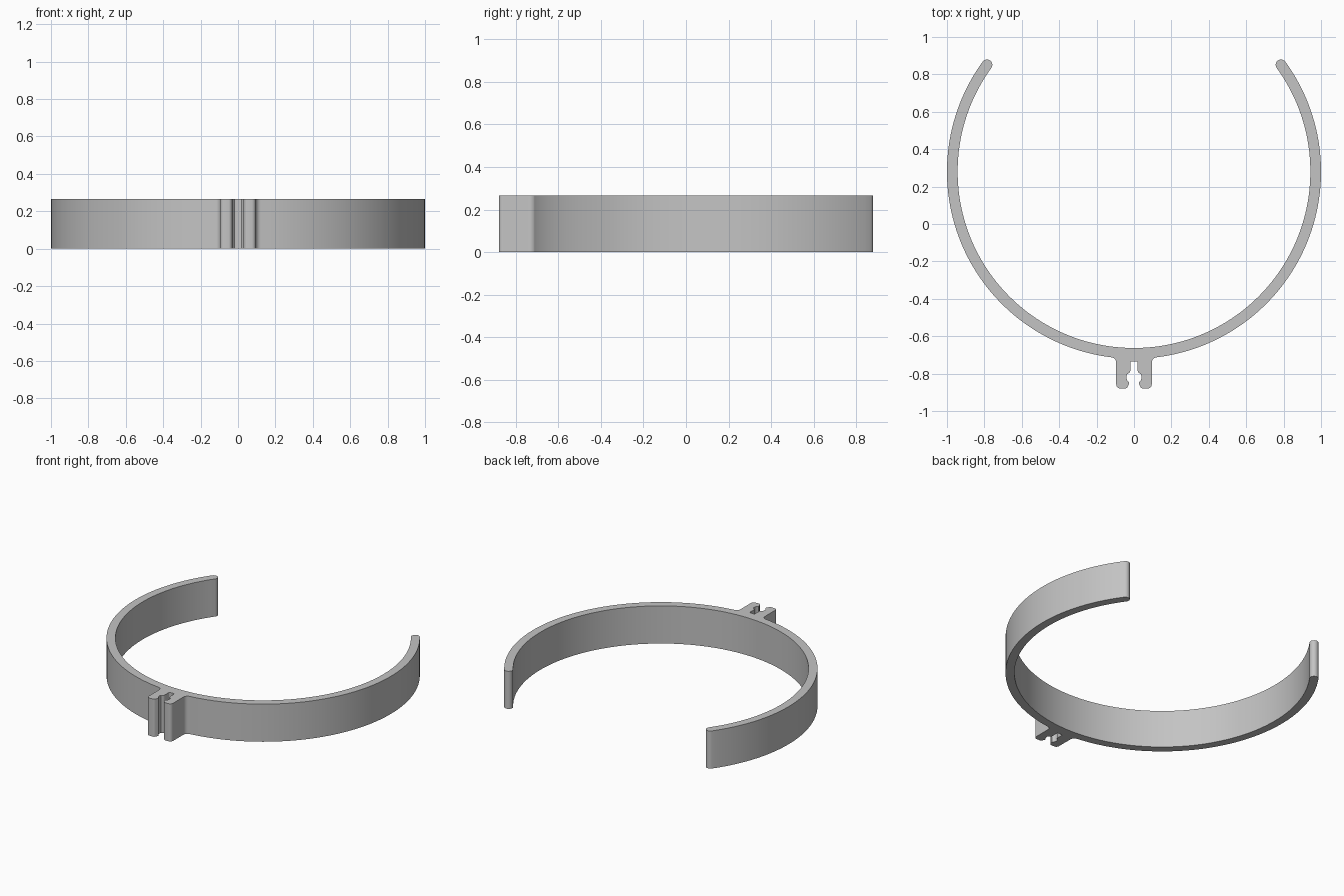
import bpy
import bmesh
from math import radians, degrees, sqrt, atan2, cos, sin

if "Cube" in bpy.data.objects:
    bpy.data.objects.remove(bpy.data.objects["Cube"], do_unlink=True)

HEIGHT = 0.265
CENTER_Y = 0.28
OUTER, INNER = 1.0, 0.943
END_ANGLE = 36
PRONG_X = 0.095
TIP_Y = -0.88
FILLET = 0.03


def arc(cx, cy, r, start, end, steps):
    """Points along an arc, angles in degrees."""
    angles = [radians(start + (end - start) * i / steps) for i in range(steps + 1)]
    return [(cx + r * cos(a), cy + r * sin(a)) for a in angles]


# Right half of the outline: inner wall, rounded end, outer wall
half = arc(0, CENTER_Y, INNER, -90, END_ANGLE, 64)
mid = (OUTER + INNER) / 2
end = radians(END_ANGLE)
half += arc(mid * cos(end), CENTER_Y + mid * sin(end), (OUTER - INNER) / 2,
            END_ANGLE + 180, END_ANGLE, 12)[1:-1]
fillet_x = PRONG_X + FILLET
drop = sqrt((OUTER + FILLET) ** 2 - fillet_x ** 2)
fillet_angle = degrees(atan2(drop, -fillet_x))
half += arc(0, CENTER_Y, OUTER, END_ANGLE, fillet_angle - 180, 64)

# Fillet into the clip prong and its rounded tip
half += arc(fillet_x, CENTER_Y - drop, FILLET, fillet_angle, 180, 8)[1:]
half += arc(PRONG_X - 0.022, TIP_Y + 0.022, 0.022, 0, -90, 6)
half += arc(0.05, TIP_Y + 0.018, 0.018, -90, -150, 4)

# Slot side: retaining lip, wider pocket, narrow throat
half += [(0.026, -0.855), (0.027, -0.845), (0.036, -0.836), (0.04, -0.826),
         (0.04, -0.812), (0.036, -0.803), (0.024, -0.795), (0.02, -0.787)]
half += arc(0.014, -0.741, 0.006, 0, 90, 4)

# Mirror the half outline and extrude it into a solid
outline = half + [(-x, y) for x, y in reversed(half[1:])]
bm = bmesh.new()
base = bm.faces.new([bm.verts.new((x, y, 0)) for x, y in outline])
top = bmesh.ops.extrude_face_region(bm, geom=[base], use_keep_orig=True)["geom"]
bmesh.ops.translate(bm, vec=(0, 0, HEIGHT),
                    verts=[v for v in top if isinstance(v, bmesh.types.BMVert)])
bmesh.ops.recalc_face_normals(bm, faces=bm.faces[:])
mesh = bpy.data.meshes.new("open_band_with_clip")
bm.to_mesh(mesh)
bm.free()

band = bpy.data.objects.new("open_band_with_clip", mesh)
bpy.context.collection.objects.link(band)

# Plain grey plastic
grey = bpy.data.materials.new("grey_plastic")
grey.use_nodes = True
color = (0.55, 0.55, 0.55, 1)
grey.diffuse_color = color
grey.node_tree.nodes["Principled BSDF"].inputs["Base Color"].default_value = color
mesh.materials.append(grey)

bpy.ops.object.select_all(action="DESELECT")
band.select_set(True)
bpy.context.view_layer.objects.active = band
bpy.ops.object.shade_smooth_by_angle(angle=radians(30))
